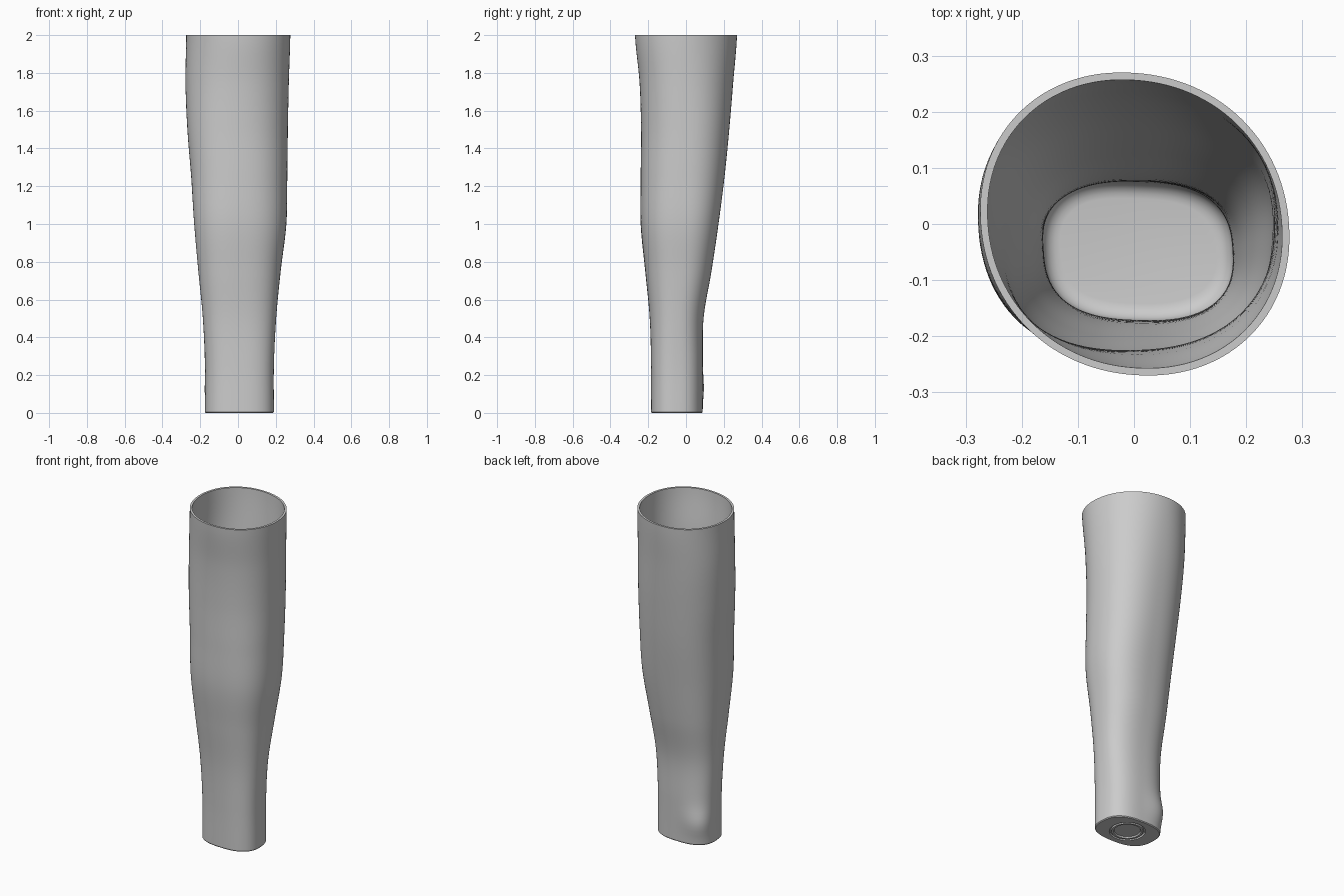
import bpy, bmesh, math

cube = bpy.data.objects.get("Cube")
if cube:
    bpy.data.objects.remove(cube)

SIDES, STEPS, WALL, FLOOR = 112, 72, 0.013, 0.03

# Sleeve sections: z, x min, x max, y min, y max, squareness, diagonal skew
SECTIONS = [
    (0.0, -.175, .190, -.185, .088, 2.6, .02),
    (0.25, -.175, .190, -.185, .090, 2.6, .02),
    (0.5, -.186, .202, -.192, .093, 2.5, .0),
    (0.75, -.210, .226, -.216, .135, 2.5, -.02),
    (1.0, -.232, .256, -.240, .172, 2.5, -.03),
    (1.25, -.248, .261, -.240, .204, 2.4, -.02),
    (1.5, -.268, .264, -.238, .229, 2.3, -.01),
    (1.75, -.278, .269, -.246, .250, 2.2, .015),
    (2.0, -.274, .277, -.270, .270, 2.1, .035),
]


def section_at(z):
    """Smooth interpolation between neighbouring sections."""
    last = len(SECTIONS) - 1
    i = min(int(z * 4), last - 1)
    t = z * 4 - i
    a, b, c, d = (SECTIONS[max(0, min(last, i + k))] for k in (-1, 0, 1, 2))
    return [q + t / 2 * (r - p + t * (2 * p - 5 * q + 4 * r - s + t * (3 * (q - r) + s - p)))
            for p, q, r, s in zip(a, b, c, d)][1:]


def outline(z, inset=0.0):
    """Rounded, skewed outline fitted to the section's bounds."""
    x0, x1, y0, y1, power, skew = section_at(z)
    pts = []
    for k in range(SIDES):
        a = math.tau * k / SIDES
        c, s = math.cos(a), math.sin(a)
        r = (abs(c) ** power + abs(s) ** power) ** (-1 / power)
        r *= 1 - skew * math.sin(2 * a)
        pts.append((r * c, r * s))
    xs, ys = [p[0] for p in pts], [p[1] for p in pts]

    def fit(v, vals, lo, hi):
        return lo + (v - min(vals)) / (max(vals) - min(vals)) * (hi - lo)

    ring = []
    for k, (x, y) in enumerate(pts):
        a = math.tau * k / SIDES
        px = fit(x, xs, x0 + inset, x1 - inset)
        py = fit(y, ys, y0 + inset, y1 - inset)
        # Soft bump low on the back
        off = (a - math.radians(132)) / 0.42
        bump = 0.019 * math.exp(-off * off - ((z - 0.13) / 0.085) ** 2)
        ring.append((px + bump * math.cos(a), py + bump * math.sin(a), z))
    return ring


def circle(radius, z):
    return [(0.008 + radius * math.cos(math.tau * k / SIDES),
             -0.048 + radius * math.sin(math.tau * k / SIDES), z) for k in range(SIDES)]


def flatten(ring, z):
    return [(x, y, z) for x, y, _ in ring]


# Underside with a round groove
rings = [circle(0.072, 0.008), circle(0.076, 0.0), circle(0.088, 0.0),
         circle(0.090, 0.010), circle(0.098, 0.010), circle(0.100, 0.0)]
rings.append(flatten(outline(0, 0.004), 0))
# Outer wall, rim, inner wall
levels = [0.005 + 1.995 * i / STEPS for i in range(STEPS + 1)]
rings += [outline(z) for z in levels]
rings += [outline(z, WALL) for z in reversed(levels) if z > FLOOR + 0.03]
# Rounded edge onto the inside floor
for i in range(6):
    a = math.pi / 2 * i / 5
    rings.append(flatten(outline(FLOOR, WALL + 0.03 * (1 - math.cos(a))),
                         FLOOR + 0.03 * (1 - math.sin(a))))

bm = bmesh.new()
loops = [[bm.verts.new(p) for p in ring] for ring in rings]
for low, high in zip(loops, loops[1:]):
    for k in range(SIDES):
        n = (k + 1) % SIDES
        bm.faces.new((low[k], low[n], high[n], high[k]))
bm.faces.new(list(reversed(loops[0])))
bm.faces.new(loops[-1])
bmesh.ops.recalc_face_normals(bm, faces=bm.faces)

mesh = bpy.data.meshes.new("sleeve")
bm.to_mesh(mesh)
bm.free()
sleeve = bpy.data.objects.new("sleeve", mesh)
bpy.context.collection.objects.link(sleeve)

# Plain grey
grey = bpy.data.materials.new("light grey")
grey.use_nodes = True
colour = (0.6, 0.6, 0.6, 1)
grey.diffuse_color = colour
grey.node_tree.nodes["Principled BSDF"].inputs["Base Color"].default_value = colour
mesh.materials.append(grey)

bpy.context.view_layer.objects.active = sleeve
sleeve.select_set(True)
bpy.ops.object.shade_smooth_by_angle(angle=math.radians(35))
